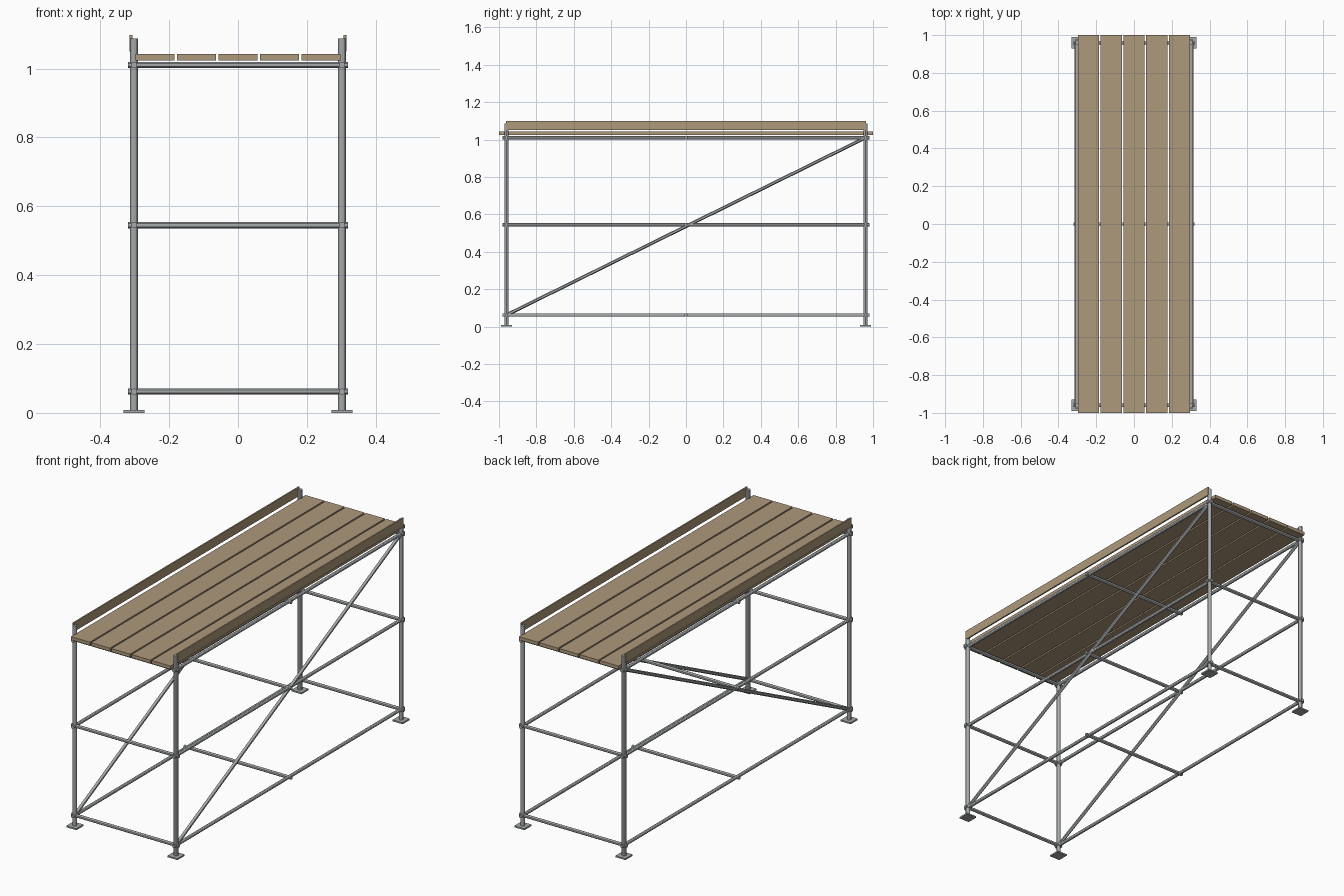
import bpy
from mathutils import Vector

if "Cube" in bpy.data.objects:
    bpy.data.objects.remove(bpy.data.objects["Cube"], do_unlink=True)


def make_material(name, color):
    mat = bpy.data.materials.new(name)
    mat.use_nodes = True
    mat.diffuse_color = color
    mat.node_tree.nodes["Principled BSDF"].inputs["Base Color"].default_value = color
    return mat


STEEL = make_material("galvanised steel", (0.38, 0.40, 0.41, 1))
WOOD = make_material("plank wood", (0.42, 0.32, 0.2, 1))

POST_X, POST_Y = 0.302, 0.96
LEVELS = (0.062, 0.545, 1.01)
SIDES = {"left": 1, "right": -1}
ENDS = {"front": -1, "back": 1}


def tube(name, start, end, radius):
    """Round steel tube between two points."""
    start, end = Vector(start), Vector(end)
    axis = end - start
    bpy.ops.mesh.primitive_cylinder_add(vertices=12, radius=radius, depth=axis.length,
                                        location=(start + end) / 2)
    obj = bpy.context.object
    obj.rotation_euler = axis.to_track_quat("Z", "Y").to_euler()
    obj.name = name
    obj.data.materials.append(STEEL)
    bpy.ops.object.shade_smooth_by_angle()


def box(name, center, size, mat):
    bpy.ops.mesh.primitive_cube_add(size=1, location=center)
    obj = bpy.context.object
    obj.name = name
    obj.scale = size
    bpy.ops.object.transform_apply(location=False, rotation=False, scale=True)
    obj.data.materials.append(mat)


# Posts on square base plates
for side, sx in SIDES.items():
    for end, sy in ENDS.items():
        x, y = sx * POST_X, sy * POST_Y
        box(f"{end}_{side}_base_plate", (x, y, 0.004), (0.06, 0.06, 0.008), STEEL)
        tube(f"{end}_{side}_post", (x, y, 0.004), (x, y, 1.087), 0.0115)

# Long rails and cross bars at every level
for level, z in zip(("lower", "middle", "upper"), LEVELS):
    for side, sx in SIDES.items():
        x = sx * POST_X
        tube(f"{level}_{side}_rail", (x, -0.98, z), (x, 0.98, z), 0.009)
    for end, y in (("front", -POST_Y), ("centre", 0), ("back", POST_Y)):
        tube(f"{level}_{end}_cross_bar", (-0.32, y, z), (0.32, y, z), 0.009)

# Diagonal braces and toe boards on the long sides
for side, sx in SIDES.items():
    x = sx * POST_X
    tube(f"{side}_diagonal_brace", (x, -POST_Y, LEVELS[0]), (x, POST_Y, LEVELS[2]), 0.009)
    box(f"{side}_toe_board", (sx * 0.311, 0, 1.074), (0.008, 1.926, 0.048), WOOD)

# Deck planks
for i in range(5):
    box(f"deck_plank_{i + 1}", ((i - 2) * 0.1205, 0, 1.033), (0.112, 2, 0.018), WOOD)
